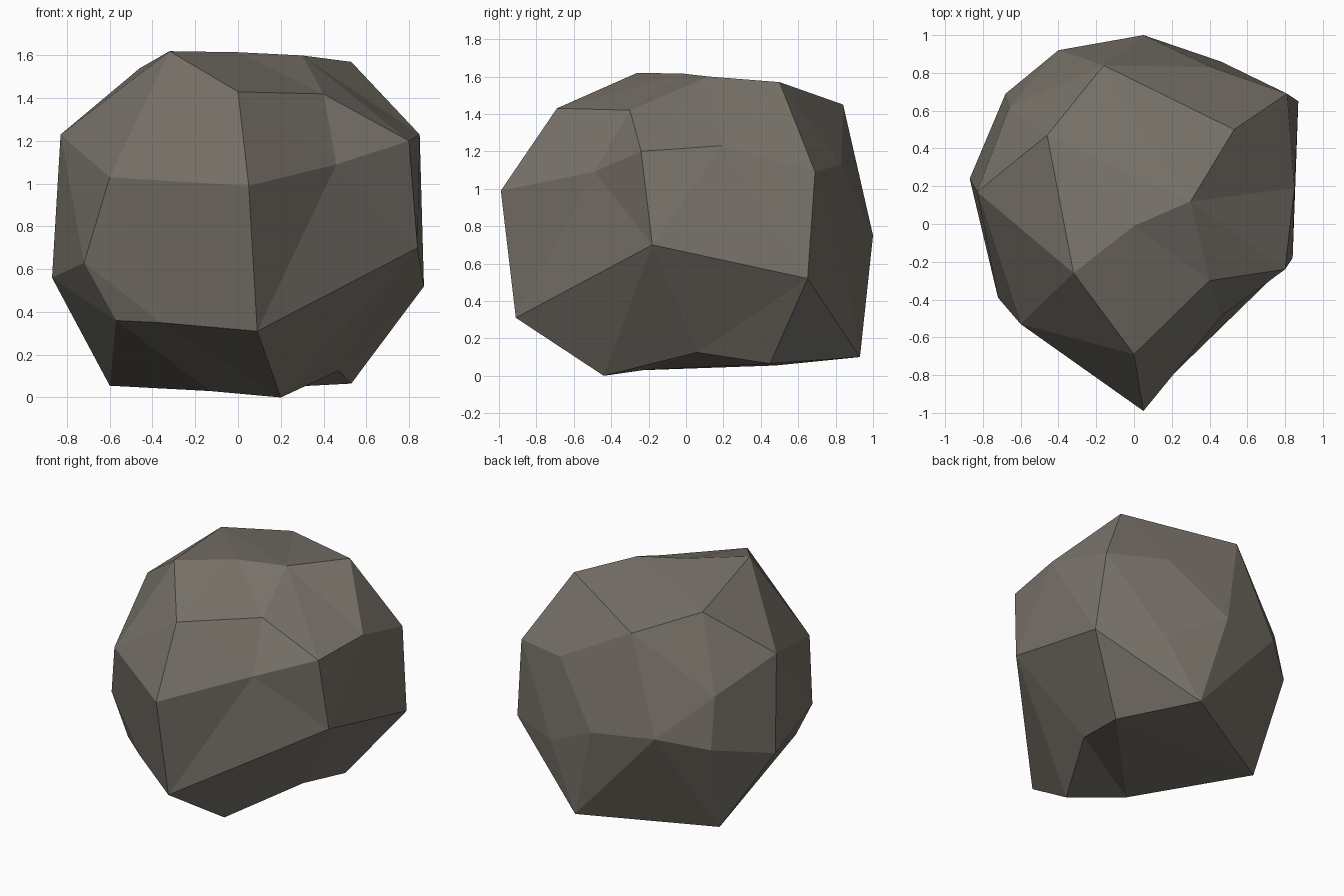
import bpy
import bmesh
from mathutils import Vector

# Remove the default object
default_cube = bpy.data.objects.get("Cube")
if default_cube:
    bpy.data.objects.remove(default_cube, do_unlink=True)


def make_material(name, colour):
    material = bpy.data.materials.new(name)
    material.use_nodes = True
    material.diffuse_color = colour
    shader = material.node_tree.nodes["Principled BSDF"]
    shader.inputs["Base Color"].default_value = colour
    shader.inputs["Roughness"].default_value = 0.9
    return material


# Corners of the boulder in hundredths of a unit, one band at a time
crown = [(-32, -26, 162), (0, -1, 161.5), (30, 12, 160), (53, 50, 157),
         (-46, 47, 154), (-16, 84, 145), (0, -69, 143), (40, -30, 142)]
shoulder = [(-83, 17, 123), (85, 19, 123), (80, -24, 120), (41, 83, 113),
            (46, -49, 109), (81, 69, 109), (-66, 62, 105), (-60, -53, 103)]
girth = [(5, -99, 99), (-40, 92, 79), (5, 100, 75), (84, -18, 70),
         (-68, 69, 70), (-72, -39, 63), (-87, 24, 56), (46, 86, 53),
         (87, 65, 52)]
foot = [(-57, -42, 36), (-36, -59, 35), (9, -91, 31), (47, 6, 12.5),
        (22, 93, 10), (53, 45, 6.5), (-60, 48, 5.5), (-13, -23, 3),
        (20, -44, 0)]


def make_boulder(name, bands, material, roundness):
    """Skin the corners on a rounded copy, then restore the real corners,
    so that the shallow dents are kept instead of being bridged over."""
    centre = Vector((0, 0, 0.8))
    bm = bmesh.new()
    real_position = {}
    for band in bands:
        for corner in band:
            position = Vector(corner) / 100
            offset = position - centre
            rounded = offset.normalized() * offset.length ** (1 - roundness)
            real_position[bm.verts.new(rounded)] = position

    # Skin the rounded copy and drop any corner that was not used
    bmesh.ops.convex_hull(bm, input=list(bm.verts))
    loose = [vert for vert in bm.verts if not vert.link_faces]
    bmesh.ops.delete(bm, geom=loose, context='VERTS')

    # Put the corners back in place
    for vert in bm.verts:
        vert.co = real_position[vert]
    bmesh.ops.recalc_face_normals(bm, faces=list(bm.faces))
    for face in bm.faces:
        face.smooth = False

    mesh = bpy.data.meshes.new(name)
    bm.to_mesh(mesh)
    bm.free()
    mesh.materials.append(material)
    boulder = bpy.data.objects.new(name, mesh)
    bpy.context.collection.objects.link(boulder)
    return boulder


# The single faceted rock
stone = make_material("warm_grey_stone", (0.19, 0.17, 0.143, 1))
make_boulder("boulder", [crown, shoulder, girth, foot], stone, roundness=0.7)
